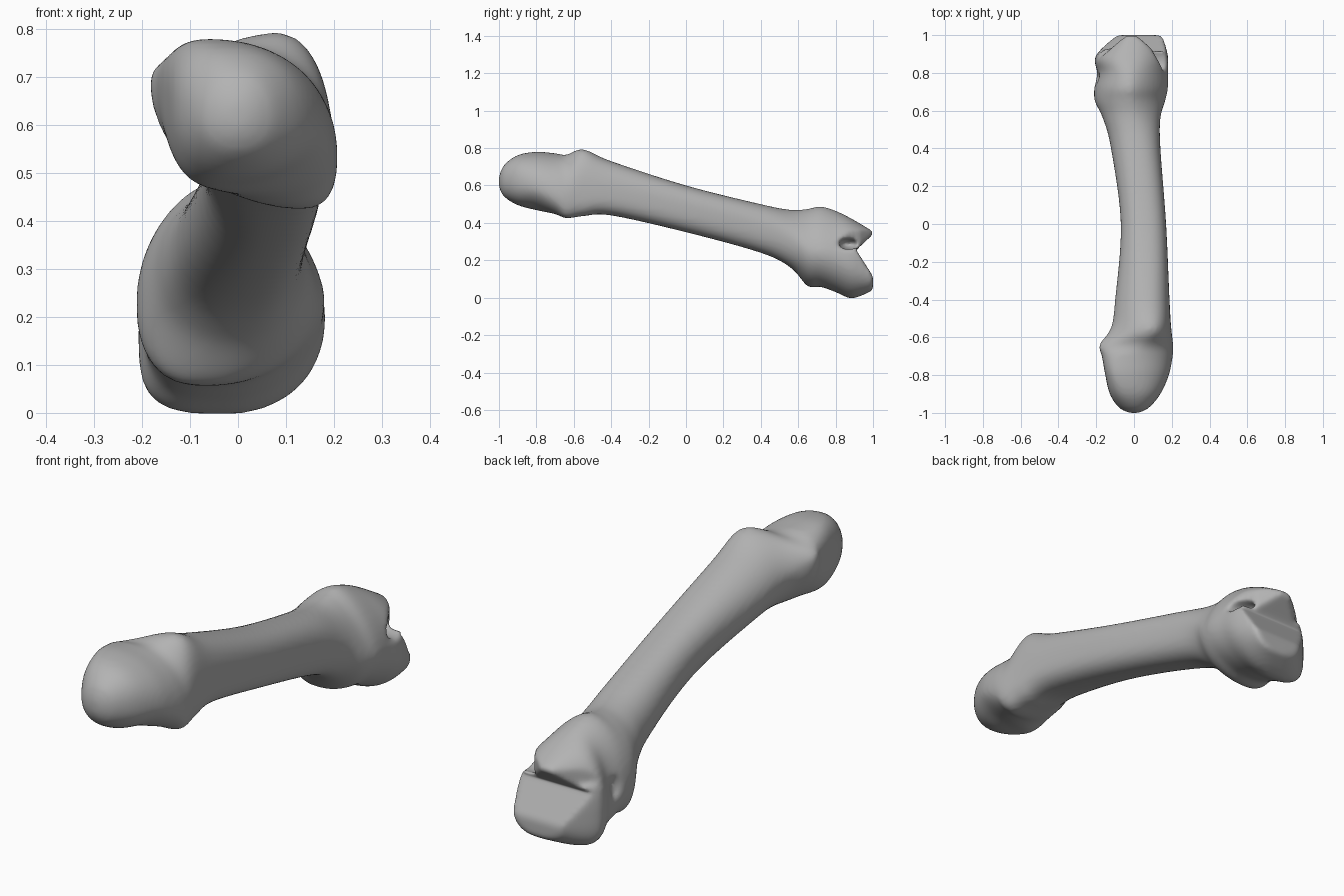
import bpy, bmesh, math
from mathutils import Matrix, Vector

old = bpy.data.objects.get("Cube")
if old:
    bpy.data.objects.remove(old, do_unlink=True)

bone_grey = bpy.data.materials.new("bone_grey")
bone_grey.use_nodes = True
bone_grey.diffuse_color = (0.45, 0.45, 0.45, 1)
bone_grey.node_tree.nodes["Principled BSDF"].inputs["Base Color"].default_value = (0.45, 0.45, 0.45, 1)

# Cross-sections along the bone: y, then (x, z) of the left, right, top and bottom extremes
SECTIONS = [
    (-1.00, -.025, .62, .025, .62, 0, .65, 0, .59),
    (-.972, -.08, .62, .08, .62, 0, .71, 0, .54),
    (-.90, -.128, .64, .14, .61, -.03, .762, -.01, .495),
    (-.80, -.152, .66, .185, .59, -.06, .78, -.03, .468),
    (-.70, -.17, .685, .205, .55, -.05, .772, .07, .447),
    (-.64, -.183, .69, .207, .53, .02, .764, .13, .425),
    (-.55, -.122, .64, .197, .54, .08, .793, .11, .436),
    (-.40, -.10, .59, .188, .55, .06, .73, .08, .44),
    (0, -.07, .49, .17, .47, .04, .60, .06, .35),
    (.40, -.122, .36, .14, .37, .01, .50, .03, .24),
    (.56, -.165, .31, .14, .32, -.01, .47, 0, .16),
    (.65, -.207, .25, .165, .25, -.02, .475, -.07, .062),
    (.72, -.21, .22, .18, .24, -.02, .488, -.04, .058),
    (.80, -.195, .18, .18, .22, -.02, .465, -.03, .03),
    (.89, -.203, .16, .18, .18, -.02, .42, -.02, -.003),
    (1.00, -.09, .13, .15, .13, -.02, .355, .05, .04),
]
# Roundness of each section's quarters (1 = elliptical, lower = boxier):
# upper right, upper left, lower left, lower right
ROUNDNESS = [
    (1, 1, 1, 1), (.95, .95, .95, .95), (.9, .85, .85, .95), (.95, .76, .78, 1.0),
    (.95, .85, .9, .9), (1.0, 1.0, 1.05, .78), (.9, 1.15, 1.0, .72), (.8, 1.05, .95, .74),
    (.75, .95, .92, .76), (.85, .95, .92, .82), (1.1, 1.0, .9, .9), (1.25, 1.05, .78, 1.0),
    (1.3, 1.05, .8, 1.0), (1.2, 1.0, .7, 1.0), (1.0, .85, .55, 1.0), (.85, .85, .7, .9),
]
STEPS, SIDES = 6, 48


def catmull(a, b, c, d, t):
    return [0.5 * (2 * q + (r - p) * t + (2 * p - 5 * q + 4 * r - s) * t * t
                   + (3 * q - p - 3 * r + s) * t ** 3) for p, q, r, s in zip(a, b, c, d)]


def ring_points(s):
    """Rounded outline through the four extremes of a section."""
    y, xl, zl, xr, zr, xt, zt, xb, zb = s[:9]
    for i in range(SIDES):
        a = 2 * math.pi * (i + 0.5) / SIDES
        c, n = math.cos(a), math.sin(a)
        power = s[9 + i * 4 // SIDES]
        kc, kn = abs(c) ** power, abs(n) ** power
        side_x, side_z = (xr, zr) if c >= 0 else (xl, zl)
        cap_x, cap_z = (xt, zt) if n >= 0 else (xb, zb)
        yield Vector((cap_x + (side_x - cap_x) * kc, y, side_z + (cap_z - side_z) * kn))


def new_object(name, bm):
    bmesh.ops.recalc_face_normals(bm, faces=bm.faces[:])
    mesh = bpy.data.meshes.new(name)
    bm.to_mesh(mesh)
    bm.free()
    ob = bpy.data.objects.new(name, mesh)
    bpy.context.collection.objects.link(ob)
    return ob


def prism(name, points, depth):
    """Extrude a flat outline along the vector depth."""
    bm = bmesh.new()
    low = [bm.verts.new(p) for p in points]
    high = [bm.verts.new(Vector(p) + Vector(depth)) for p in points]
    bm.faces.new(low)
    bm.faces.new(high[::-1])
    for i in range(len(low)):
        j = (i + 1) % len(low)
        bm.faces.new((low[i], low[j], high[j], high[i]))
    return new_object(name, bm)


def ellipsoid(name, centre, radii):
    bm = bmesh.new()
    bmesh.ops.create_uvsphere(bm, u_segments=24, v_segments=14, radius=1,
                              matrix=Matrix.Translation(centre) @ Matrix.Diagonal((*radii, 1)))
    return new_object(name, bm)


# Bone body: loft of the sections
bm = bmesh.new()
table = [s + r for s, r in zip(SECTIONS, ROUNDNESS)]
last = len(table) - 1
rings = []
for k in range(last):
    four = [table[min(max(k + o, 0), last)] for o in (-1, 0, 1, 2)]
    for j in range(STEPS):
        rings.append(catmull(*four, j / STEPS))
rings.append(table[-1])
rings = [[bm.verts.new(p) for p in ring_points(s)] for s in rings]
for r, q in zip(rings, rings[1:]):
    for i in range(SIDES):
        j = (i + 1) % SIDES
        bm.faces.new((r[i], r[j], q[j], q[i]))
bm.faces.new(rings[0])
bm.faces.new(rings[-1][::-1])
bone = new_object("long_bone", bm)
bone.data.materials.append(bone_grey)

# Cutters for the joint end
cutters = [
    # cleft between the upper prong and the lower block
    prism("cleft_cutter", [(-.4, .91, .255), (-.4, 1.06, .395), (-.4, 1.06, .02)], (.8, 0, 0)),
    # tapered sides of the upper prong
    prism("prong_cutter_left", [(.25, .68, .27), (.25, 1.1, .27), (-.03, 1.1, .27),
                                (.01, 1.0, .27), (.09, .93, .27), (.16, .81, .27)], (0, 0, .4)),
    prism("prong_cutter_right", [(-.25, .82, .28), (-.12, .93, .28), (-.04, 1.0, .28),
                                 (-.03, 1.1, .28), (-.25, 1.1, .28)], (0, 0, .4)),
    # pits at the sides and the groove underneath
    ellipsoid("pit_cutter_left", (.14, .87, .288), (.10, .055, .03)),
    ellipsoid("pit_cutter_right", (-.215, .775, .24), (.04, .035, .065)),
    ellipsoid("groove_cutter", (.165, .73, .06), (.09, .075, .05)),
]
for cutter in cutters:
    cutter.hide_render = True
    mod = bone.modifiers.new(cutter.name, 'BOOLEAN')
    mod.operation = 'DIFFERENCE'
    mod.solver = 'EXACT'
    mod.object = cutter

# Even out and soften the surface
remesh = bone.modifiers.new("remesh", 'REMESH')
remesh.mode = 'VOXEL'
remesh.voxel_size = 0.011
soften = bone.modifiers.new("soften", 'SMOOTH')
soften.factor = 0.5
soften.iterations = 8

# Apply the modifiers and drop the cutters
depsgraph = bpy.context.evaluated_depsgraph_get()
final = bpy.data.meshes.new_from_object(bone.evaluated_get(depsgraph))
bone.modifiers.clear()
bone.data = final
for cutter in cutters:
    bpy.data.objects.remove(cutter, do_unlink=True)
final.materials.clear()
final.materials.append(bone_grey)
for p in final.polygons:
    p.material_index = 0
    p.use_smooth = True
